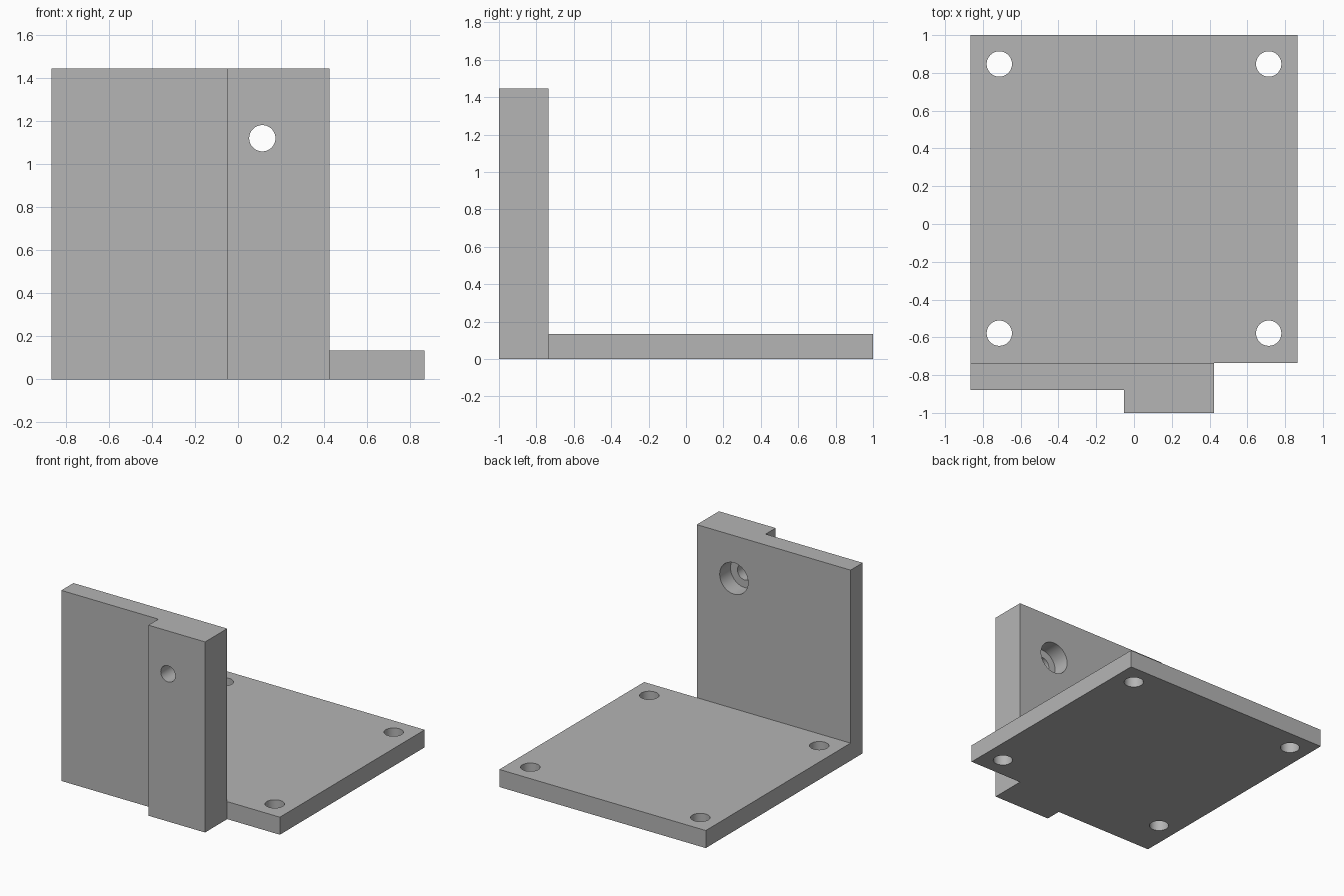
import bpy, bmesh, math
from mathutils import Matrix, Vector

if "Cube" in bpy.data.objects:
    bpy.data.objects.remove(bpy.data.objects["Cube"], do_unlink=True)

GREY = (0.46, 0.46, 0.46, 1)
grey = bpy.data.materials.new("plain grey")
grey.use_nodes = True
grey.diffuse_color = GREY
grey.node_tree.nodes["Principled BSDF"].inputs["Base Color"].default_value = GREY

HALF_W, JOIN_Y, BASE_H, WALL_H = 0.866, -0.735, 0.133, 1.445


def add_object(name, bm):
    bmesh.ops.recalc_face_normals(bm, faces=bm.faces)
    mesh = bpy.data.meshes.new(name)
    bm.to_mesh(mesh)
    bm.free()
    mesh.materials.append(grey)
    obj = bpy.data.objects.new(name, mesh)
    bpy.context.collection.objects.link(obj)
    return obj


def extrude_outline(name, points, height):
    bm = bmesh.new()
    face = bm.faces.new([bm.verts.new((x, y, 0)) for x, y in points])
    new = bmesh.ops.extrude_face_region(bm, geom=[face])["geom"]
    verts = [v for v in new if isinstance(v, bmesh.types.BMVert)]
    bmesh.ops.translate(bm, verts=verts, vec=(0, 0, height))
    return add_object(name, bm)


def drill(obj, start, end, radius):
    """Cut a round hole along the line from start to end."""
    start, end = Vector(start), Vector(end)
    axis = end - start
    turn = axis.to_track_quat("Z", "Y").to_matrix().to_4x4()
    bm = bmesh.new()
    bmesh.ops.create_cone(bm, cap_ends=True, segments=64, radius1=radius,
                          radius2=radius, depth=axis.length,
                          matrix=Matrix.Translation((start + end) / 2) @ turn)
    cutter = add_object("hole_cutter", bm)
    cutter.hide_render = True
    mod = obj.modifiers.new("hole", "BOOLEAN")
    mod.operation, mod.solver, mod.object = "DIFFERENCE", "EXACT", cutter
    bpy.context.view_layer.objects.active = obj
    bpy.ops.object.modifier_apply(modifier=mod.name)
    bpy.data.objects.remove(cutter, do_unlink=True)


# Base plate with four corner screw holes
base = extrude_outline("base_plate", [(-HALF_W, JOIN_Y), (HALF_W, JOIN_Y),
                                      (HALF_W, 1), (-HALF_W, 1)], BASE_H)
for x in (-0.713, 0.713):
    for y in (-0.578, 0.847):
        drill(base, (x, y, -0.1), (x, y, 0.3), 0.067)

# Upright wall, thickened into a block at one end
wall = extrude_outline("upright_wall", [(-HALF_W, JOIN_Y), (-HALF_W, -0.88),
                                        (-0.052, -0.88), (-0.052, -1),
                                        (0.424, -1), (0.424, JOIN_Y)], WALL_H)

# Through hole with a wider counterbore from the back
drill(wall, (0.113, -1.1, 1.12), (0.113, -0.6, 1.12), 0.061)
drill(wall, (0.113, JOIN_Y - 0.13, 1.12), (0.113, -0.6, 1.12), 0.119)

# Smooth hole walls, sharp edges elsewhere
for obj in (base, wall):
    bpy.ops.object.select_all(action="DESELECT")
    obj.select_set(True)
    bpy.context.view_layer.objects.active = obj
    bpy.ops.object.shade_smooth_by_angle(angle=math.radians(30))
